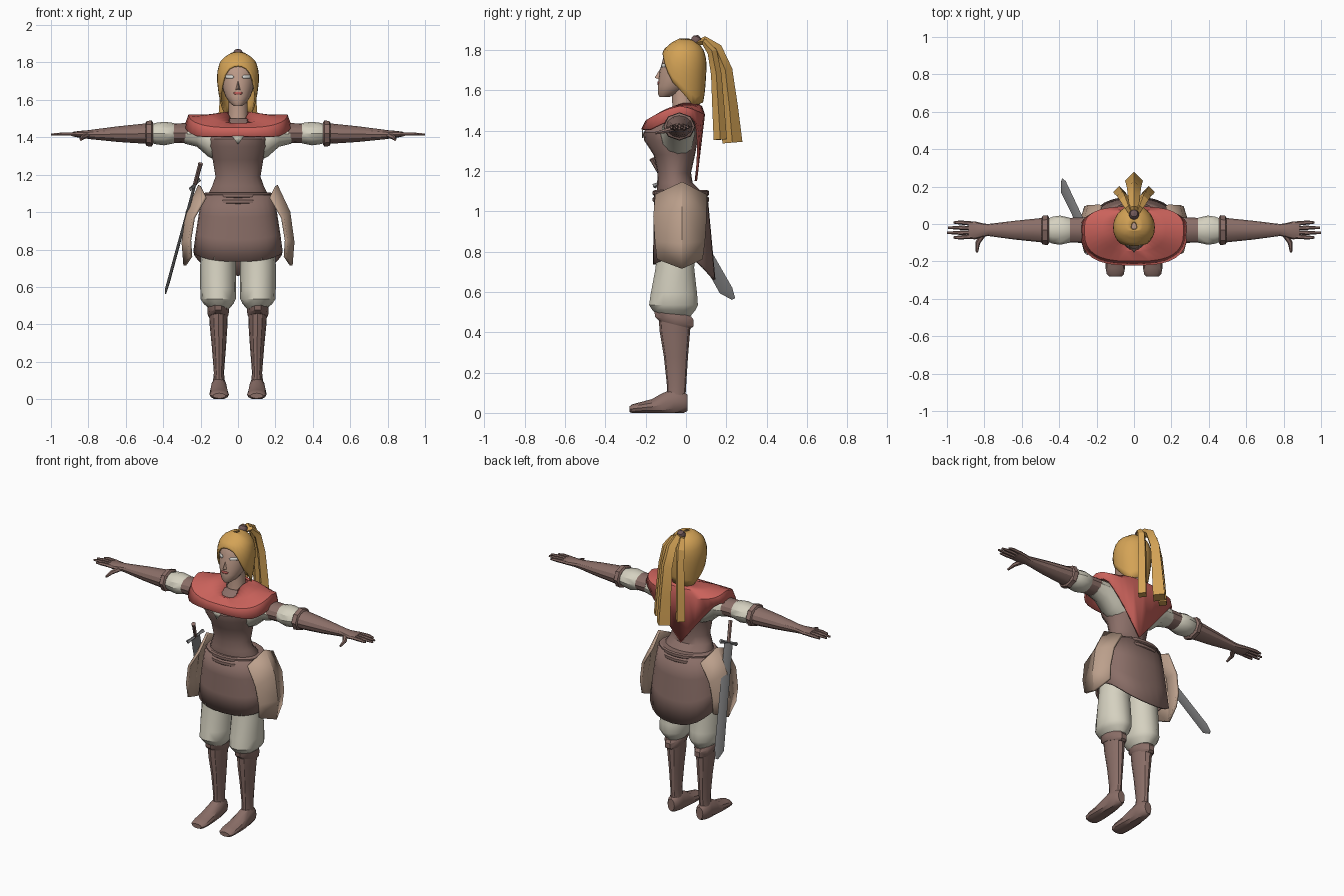
import bpy, bmesh, math
from mathutils import Vector

X, Y, Z = Vector((1, 0, 0)), Vector((0, 1, 0)), Vector((0, 0, 1))


def material(name, r, g, b):
    m = bpy.data.materials.new(name)
    m.diffuse_color = [(c / 255 / 12.92 if c < 11 else ((c / 255 + .055) / 1.055) ** 2.4)
                       for c in (r, g, b)] + [1]
    return m


leather = material("brown leather", 138, 110, 103)
tan = material("tan hide", 188, 160, 140)
red = material("red cloth", 202, 98, 91)
cream = material("cream cloth", 213, 209, 192)
blond = material("blond hair", 212, 163, 86)
steel = material("grey steel", 135, 135, 136)
skin = material("skin", 188, 154, 136)
lip = material("lip red", 190, 95, 90)
white = material("eye white", 215, 213, 208)
dark = material("dark tie", 112, 88, 88)


def lerp_table(table, k):
    """Interpolate rows (key, values...) at key k."""
    if k <= table[0][0]:
        return table[0][1:]
    for a, b in zip(table, table[1:]):
        if k <= b[0]:
            t = (k - a[0]) / (b[0] - a[0])
            return tuple(p + (q - p) * t for p, q in zip(a[1:], b[1:]))
    return table[-1][1:]


def build(name, verts, faces, mat, mirror=False, thick=0):
    me = bpy.data.meshes.new(name)
    me.from_pydata([tuple(v) for v in verts], [], faces)
    me.materials.append(mat)
    bm = bmesh.new()
    bm.from_mesh(me)
    bmesh.ops.recalc_face_normals(bm, faces=bm.faces)
    bm.to_mesh(me)
    bm.free()
    ob = bpy.data.objects.new(name, me)
    bpy.context.collection.objects.link(ob)
    if thick:
        s = ob.modifiers.new("thickness", 'SOLIDIFY')
        s.thickness, s.offset = thick, 0
    if mirror:
        ob.modifiers.new("mirror", 'MIRROR').use_clip = False
    return ob


def loft(name, rings, mat, closed=True, cap=True, **kw):
    n, m = len(rings[0]), len(rings)
    cols = n if closed else n - 1
    faces = [(i * n + j, i * n + (j + 1) % n, (i + 1) * n + (j + 1) % n, (i + 1) * n + j)
             for i in range(m - 1) for j in range(cols)]
    if cap:
        faces += [tuple(range(n)), tuple(range((m - 1) * n, m * n))]
    return build(name, [v for r in rings for v in r], faces, mat, **kw)


def tube(name, secs, mat, n=12, axis=None, ref=X, floor=None, **kw):
    """Sweep ellipses; each section is (x, y, z, radius along ref, other radius)."""
    pts = [Vector(s[:3]) for s in secs]
    rings = []
    for i, s in enumerate(secs):
        t = (axis or pts[min(i + 1, len(pts) - 1)] - pts[max(i - 1, 0)]).normalized()
        u = (ref - t * ref.dot(t)).normalized()
        v = t.cross(u)
        ring = [pts[i] + u * s[3] * math.cos(a) + v * s[4] * math.sin(a)
                for a in (2 * math.pi * k / n for k in range(n))]
        if floor is not None:
            for p in ring:
                p.z = max(p.z, floor)
        rings.append(ring)
    return loft(name, rings, mat, **kw)


def oval(a, w, f, b, c=-.02, p=1):
    """Point on an oval with separate front and back depth; p < 1 is boxier."""
    co, si = math.cos(a), math.sin(a)
    co, si = math.copysign(abs(co) ** p, co), math.copysign(abs(si) ** p, si)
    return w * co, c + (c - f if si < 0 else b - c) * si


def angles(n):
    return [2 * math.pi * k / n for k in range(n)]


# head and neck
HEAD = [(1.567, .022, -.132, -.08), (1.585, .045, -.14, -.03), (1.62, .068, -.14, .02),
        (1.66, .082, -.135, .06), (1.70, .09, -.13, .08), (1.74, .094, -.118, .085),
        (1.78, .09, -.108, .075), (1.82, .065, -.075, .05), (1.84, .02, -.03, .01)]
loft("head", [[(*oval(a, w, f, b, min(-.02, (f + b) / 2)), z) for a in angles(24)]
              for z, w, f, b in HEAD], skin)
tube("neck", [(0, -.02, 1.44, .07, .06), (0, -.012, 1.52, .052, .055),
              (0, -.02, 1.64, .05, .055)], skin, 12, Z)
build("nose", [(0, -.156, 1.662), (.016, -.128, 1.652), (-.016, -.128, 1.652),
               (0, -.115, 1.725)], [(0, 1, 3), (0, 3, 2), (0, 2, 1), (1, 2, 3)], skin)


def face_plate(name, x0, x1, z0, z1, mat, **kw):
    rows = []
    for i in range(3):
        z, row = z0 + (z1 - z0) * i / 2, []
        w, f, _ = lerp_table(HEAD, z)
        for j in range(5):
            x = x0 + (x1 - x0) * j / 4
            if i != 1:  # pinch the corners
                x = (x0 + x1) / 2 + (x - (x0 + x1) / 2) * .65
            row.append((x, -.02 - (-.02 - f) * math.sqrt(1 - (x / w) ** 2) - .002, z))
        rows.append(row)
    loft(name, rows, mat, closed=False, cap=False, thick=.004, **kw)


face_plate("eyes", .022, .07, 1.714, 1.732, white, mirror=True)
face_plate("lips", -.025, .025, 1.629, 1.643, lip)

# hair cap with a hairline that drops from forehead to nape
HAIR = [(1.50, .075, -.05, .07), (1.56, .085, -.08, .085), (1.64, .1, -.12, .093),
        (1.70, .107, -.13, .096), (1.75, .106, -.125, .097), (1.80, .093, -.105, .082),
        (1.835, .06, -.065, .055), (1.852, .015, -.03, .01)]
LINE = [(-1, 1.78), (-.86, 1.76), (-.7, 1.71), (-.5, 1.645), (0, 1.59), (.6, 1.52), (1, 1.54)]
rings = []
for i in range(11):
    ring = []
    for a in angles(28):
        z = 1.852 + (lerp_table(LINE, math.sin(a))[0] - 1.852) * (i / 10) ** 1.4
        ring.append((*oval(a, *lerp_table(HAIR, z)), z))
    rings.append(ring)
cap = loft("hair_cap", rings, blond, cap=False, thick=.01)

# ponytail
tube("ponytail_middle", [(0, .05, 1.835, .015, .012), (0, .09, 1.848, .024, .02),
                         (0, .15, 1.805, .033, .03), (0, .195, 1.7, .038, .035),
                         (0, .215, 1.52, .043, .042), (0, .23, 1.34, .048, .05)], blond, 4)
tube("ponytail_side", [(.01, .05, 1.835, .012, .01), (.03, .09, 1.84, .02, .017),
                       (.05, .13, 1.79, .028, .024), (.062, .15, 1.68, .03, .026),
                       (.072, .16, 1.52, .032, .03), (.078, .17, 1.355, .033, .033)],
     blond, 4, mirror=True)
tube("hair_tie", [(0, .05 + .01 * t, 1.845 + .027 * t, .028 * math.sqrt(1.01 - t * t),
                   .028 * math.sqrt(1.01 - t * t)) for t in (-1, -.7, -.3, .3, .7, 1)], dark, 10)

# bodice
tube("bodice", [(0, -.02, .95, .17, .11), (0, -.025, 1.08, .168, .12), (0, -.055, 1.14, .138, .088),
                (0, -.058, 1.19, .12, .083), (0, -.058, 1.28, .135, .103),
                (0, -.075, 1.35, .155, .132), (0, -.077, 1.39, .158, .135),
                (0, -.06, 1.44, .145, .11), (0, -.02, 1.5, .08, .06)], leather, 20, Z)
build("chest_notch", [(-.035, -.216, 1.41), (.035, -.216, 1.41), (0, -.214, 1.362)],
      [(0, 1, 2)], cream, thick=.006)

# shawl with a long point at the back
rings = [[], [], [], []]
for a in angles(32):
    s, front = math.sin(a), max(0, -math.sin(a))
    back = max(0, s)
    rings[0].append((*oval(a, .062, -.08, .058, 0), 1.53 - .075 * front ** 3))
    rings[1].append((*oval(a, .17, -.145, .076, -.02, .8), 1.515 - .045 * front ** 2))
    rings[2].append((*oval(a, .262, -.195, .088, -.03, .7), 1.517 - .07 * front - .04 * back))
    x, y = oval(a, .28, -.217, .088, -.03, .7)
    if s > 0:
        x = .28 * math.cos(a)
        z = min(1.46, 1.15 + 1.25 * abs(x))
        y -= max(0, 1.45 - z) * .13
    else:
        z = 1.46 - .055 * min(1, front * 1.4)
    rings[3].append((x, y, z))
loft("shawl", rings, red, cap=False, thick=.012)

# sleeves and arms
tube("shoulder", [(.08, -.045, 1.36, .085, .1), (.16, -.04, 1.385, .085, .088),
                  (.22, -.035, 1.415, .075, .065), (.285, -.033, 1.42, .066, .054)],
     cream, 12, X, Y, mirror=True)
tube("upper_arm_band", [(.27, -.033, 1.422, .068, .054), (.345, -.033, 1.422, .066, .052)],
     leather, 12, X, Y, mirror=True)
tube("puffed_sleeve", [(.335, -.033, 1.422, .06, .048), (.345, -.033, 1.422, .067, .055),
                       (.395, -.033, 1.42, .078, .063), (.435, -.033, 1.42, .072, .058),
                       (.465, -.033, 1.42, .06, .05)], cream, 12, X, Y, mirror=True)
tube("glove_cuff", [(.455, -.033, 1.42, .07, .06), (.462, -.033, 1.42, .08, .07),
                    (.488, -.033, 1.42, .077, .067), (.495, -.033, 1.42, .066, .055)],
     leather, 8, X, Y, mirror=True)
tube("glove", [(.485, -.033, 1.42, .066, .055), (.64, -.033, 1.417, .05, .042),
               (.78, -.032, 1.415, .032, .026), (.81, -.033, 1.415, .037, .022),
               (.85, -.034, 1.416, .048, .018), (.885, -.034, 1.417, .046, .012)],
     leather, 12, X, Y, mirror=True)
for i, (y, tip) in enumerate([(.008, .965), (-.02, .995), (-.047, 1.0), (-.072, .965)]):
    y0 = -.033 + (y + .033) * .85
    tube("finger_%d" % (i + 1), [(.86, y0, 1.417, .012, .011), (.93, y, 1.418, .011, .01),
                                 (tip, y, 1.415, .006, .006)], leather, 6, X, Y, mirror=True)
tube("thumb", [(.805, -.05, 1.412, .018, .014), (.835, -.1, 1.398, .013, .012),
               (.84, -.152, 1.387, .006, .007)], leather, 6, ref=X, mirror=True)

# skirt, lower at the back
SK = [(-1, .735), (-.5, .765), (0, .79), (.5, .74), (1, .66)]
rings = [[], [], [], []]
for i in range(4):
    t = i / 3
    for a in angles(28):
        x, y = oval(a, .183 + .05 * t ** .8, -.152 - .006 * t, .1 + .04 * t, -.025, .85)
        rings[i].append((x, y, 1.09 + (lerp_table(SK, math.sin(a))[0] - 1.09) * t))
loft("skirt", rings, leather, cap=False, thick=.012)
for i, (z, r) in enumerate([(1.058, .193), (1.09, .185)]):
    tube("belt_%d" % (i + 1), [(0, -.025, z - .014, r - .006, .134), (0, -.025, z - .008, r, .14),
                               (0, -.025, z + .008, r, .14), (0, -.025, z + .014, r - .01, .132)],
         leather, 20, Z)

# hip guards, folded along a centre ridge
loft("hip_guard", [[(xe, yf, ze), (xc, -.02, zc), (xe, yb, ze)] for xe, xc, ze, zc, yf, yb in
                   [(.175, .205, 1.08, 1.142, -.15, .1), (.238, .272, .97, 1.0, -.16, .1),
                    (.258, .294, .85, .84, -.152, .092), (.252, .284, .762, .715, -.142, .08)]],
     tan, closed=False, cap=False, thick=.016, mirror=True)

# breeches, boots and feet
tube("breeches", [(.1, -.055, .48, .05, .08), (.104, -.06, .51, .08, .11),
                  (.106, -.062, .535, .094, .124), (.106, -.06, .59, .096, .118),
                  (.107, -.055, .72, .095, .098), (.1, -.04, .96, .088, .1)],
     cream, 14, Z, mirror=True)
TILT = Vector((0, .25, 1)).normalized()
tube("boot_cuff", [(.106, -.056, .438, .05, .085), (.106, -.058, .452, .056, .103),
                   (.106, -.06, .485, .058, .106), (.106, -.062, .5, .05, .095)],
     leather, 10, TILT, mirror=True)
tube("boot_shaft", [(.102, -.05, .06, .036, .046), (.102, -.047, .14, .027, .048),
                    (.102, -.05, .28, .038, .06), (.104, -.055, .4, .048, .075),
                    (.105, -.055, .46, .05, .08)], leather, 12, Z, mirror=True)
tube("foot", [(.102, .008, .05, .024, .04), (.102, -.012, .052, .038, .052),
              (.102, -.06, .055, .044, .066), (.102, -.12, .04, .048, .056),
              (.101, -.17, .03, .051, .038), (.1, -.235, .024, .052, .027),
              (.1, -.268, .02, .046, .022), (.1, -.28, .018, .034, .014)],
     leather, 12, Y, X, floor=0, mirror=True)

# sword hanging at the hip
top, tip = Vector((-.2, -.17, 1.26)), Vector((-.39, .225, .56))
d = (tip - top).normalized()
w = d.cross(Vector((-1, .4, 0))).normalized()
guard = top.lerp(tip, .16)
tube("sword_grip", [(*top, .014, .014), (*top.lerp(guard, .12), .012, .012),
                    (*guard, .011, .011)], leather, 6, d, w)
tube("sword_guard", [(*(guard + w * k), r, r) for k, r in
                     ((-.062, .013), (-.03, .009), (.03, .009), (.062, .013))], steel, 4, w, d)
tube("sword_blade", [(*guard, .032, .007), (*guard.lerp(tip, .92), .036, .006),
                     (*(tip + w * .012), .01, .002)], steel, 4, d, w)

# soft shading with crisp edges
bpy.ops.object.select_all(action='SELECT')
bpy.context.view_layer.objects.active = cap
bpy.ops.object.shade_smooth_by_angle(angle=math.radians(32))
